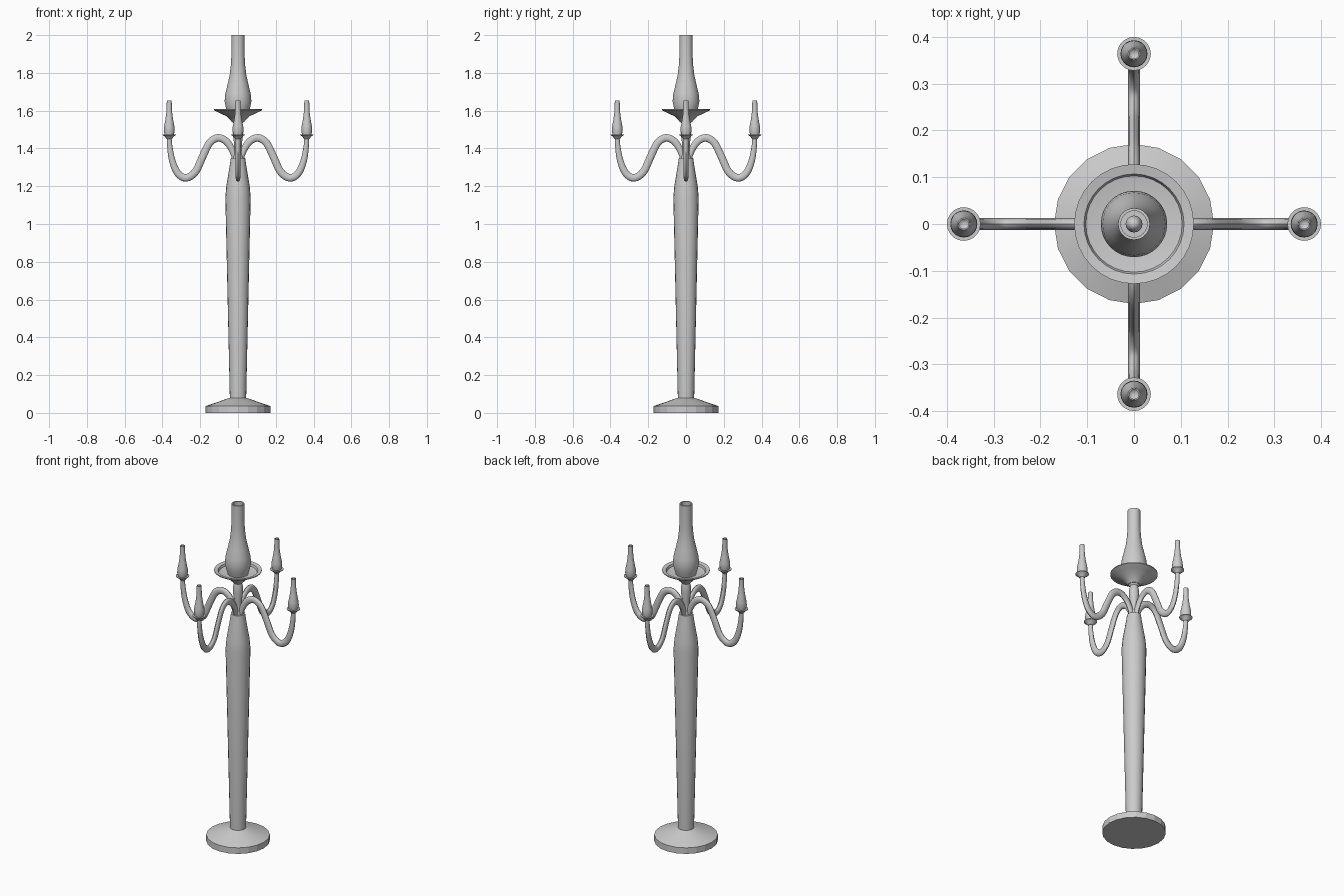
import bpy, bmesh, math
from mathutils import Vector, Matrix

if "Cube" in bpy.data.objects:
    bpy.data.objects.remove(bpy.data.objects["Cube"])


def finish(name, bm, angle=35):
    bmesh.ops.remove_doubles(bm, verts=bm.verts, dist=1e-5)
    bmesh.ops.recalc_face_normals(bm, faces=bm.faces)
    me = bpy.data.meshes.new(name)
    bm.to_mesh(me)
    bm.free()
    ob = bpy.data.objects.new(name, me)
    bpy.context.collection.objects.link(ob)
    bpy.ops.object.select_all(action='DESELECT')
    ob.select_set(True)
    bpy.context.view_layer.objects.active = ob
    bpy.ops.object.shade_smooth_by_angle(angle=math.radians(angle))
    return ob


def lathe(name, profile, sides=20, angle=35):
    """Revolve a list of (radius, z) about the z axis."""
    bm = bmesh.new()
    vs = [bm.verts.new((r, 0, z)) for r, z in profile]
    es = [bm.edges.new(p) for p in zip(vs, vs[1:])]
    bmesh.ops.spin(bm, geom=vs + es, axis=(0, 0, 1), cent=(0, 0, 0),
                   steps=sides, angle=2 * math.pi)
    return finish(name, bm, angle)


def spline(pts, n=4):
    """Catmull-Rom samples through the points."""
    p = [Vector(q) for q in pts]
    p = [2 * p[0] - p[1]] + p + [2 * p[-1] - p[-2]]
    out = []
    for a, b, c, d in zip(p, p[1:], p[2:], p[3:]):
        for i in range(n):
            t = i / n
            out.append(0.5 * (2 * b + (c - a) * t + (2 * a - 5 * b + 4 * c - d) * t * t
                              + (3 * b - a - 3 * c + d) * t ** 3))
    return out + [p[-2]]


def sweep(name, pts, width, sides=12):
    """Sweep an oval along a path in the xz plane; points are (x, z, in-plane radius)."""
    path = spline(pts)
    bm = bmesh.new()
    rings = []
    for i, q in enumerate(path):
        t = path[min(i + 1, len(path) - 1)] - path[max(i - 1, 0)]
        nrm = Vector((-t.y, 0, t.x)).normalized()
        ring = []
        for k in range(sides):
            a = 2 * math.pi * k / sides
            co = Vector((q.x, 0, q.y)) + nrm * q.z * math.cos(a)
            co.y = width * math.sin(a)
            ring.append(bm.verts.new(co))
        rings.append(ring)
    for r0, r1 in zip(rings, rings[1:]):
        for k in range(sides):
            j = (k + 1) % sides
            bm.faces.new((r0[k], r0[j], r1[j], r1[k]))
    bm.faces.new(rings[0])
    bm.faces.new(rings[-1])
    return finish(name, bm)


# Foot and tapering column
lathe("base", [(0, 0), (0.171, 0), (0.171, 0.036), (0.043, 0.08), (0, 0.08)], angle=15)
lathe("column", [(0, 0.07), (0.043, 0.07), (0.067, 1.14), (0.062, 1.2), (0.042, 1.32),
                 (0.038, 1.35), (0, 1.35)])

# Turned stem below the central saucer
lathe("stem", [(0, 1.34), (0.03, 1.34), (0.02, 1.38), (0.02, 1.42), (0.028, 1.48),
               (0.026, 1.51), (0.022, 1.53), (0.034, 1.545), (0, 1.545)])

# Central saucer with raised rim
lathe("saucer", [(0, 1.54), (0.032, 1.54), (0.06, 1.57), (0.1, 1.588), (0.128, 1.603),
                 (0.128, 1.608), (0.107, 1.604), (0.103, 1.592), (0.06, 1.585), (0, 1.585)],
      sides=32)

# Central chimney, hollow at the top
lathe("chimney", [(0, 1.585), (0.055, 1.585), (0.064, 1.615), (0.071, 1.65), (0.067, 1.69),
                  (0.055, 1.74), (0.044, 1.79), (0.038, 1.84), (0.035, 1.89), (0.034, 2.0),
                  (0.028, 2.0), (0.028, 1.89), (0.036, 1.8), (0.055, 1.7), (0.058, 1.64),
                  (0.04, 1.6), (0, 1.6)], sides=32)
lathe("candle", [(0, 1.6), (0.018, 1.6), (0.018, 1.7), (0, 1.76)], sides=16)

# Arm, drip cup and small chimney, repeated around the column
arm_path = [(0.012, 1.33, 0.014), (0.028, 1.385, 0.017), (0.06, 1.436, 0.019),
            (0.105, 1.456, 0.02), (0.15, 1.43, 0.02), (0.188, 1.355, 0.02),
            (0.225, 1.277, 0.02), (0.275, 1.244, 0.02), (0.32, 1.27, 0.019),
            (0.348, 1.335, 0.017), (0.361, 1.41, 0.014), (0.364, 1.465, 0.012)]
arm = sweep("arm", arm_path, 0.0125)
cup = lathe("arm_cup", [(0, 1.45), (0.014, 1.45), (0.024, 1.463), (0.036, 1.471),
                        (0.036, 1.475), (0.026, 1.475), (0, 1.472)], sides=20)
lamp = lathe("arm_chimney", [(0, 1.47), (0.024, 1.47), (0.029, 1.493), (0.028, 1.515),
                             (0.021, 1.55), (0.0165, 1.58), (0.014, 1.61), (0.013, 1.653),
                             (0.010, 1.653), (0.010, 1.61), (0.013, 1.58), (0, 1.56)], sides=20)
for ob in (cup, lamp):
    ob.data.transform(Matrix.Translation((0.364, 0, 0)))
for i in range(1, 4):
    for ob in (arm, cup, lamp):
        dup = ob.copy()
        dup.name = f"{ob.name}_{i + 1}"
        dup.rotation_euler.z = i * math.pi / 2
        bpy.context.collection.objects.link(dup)
